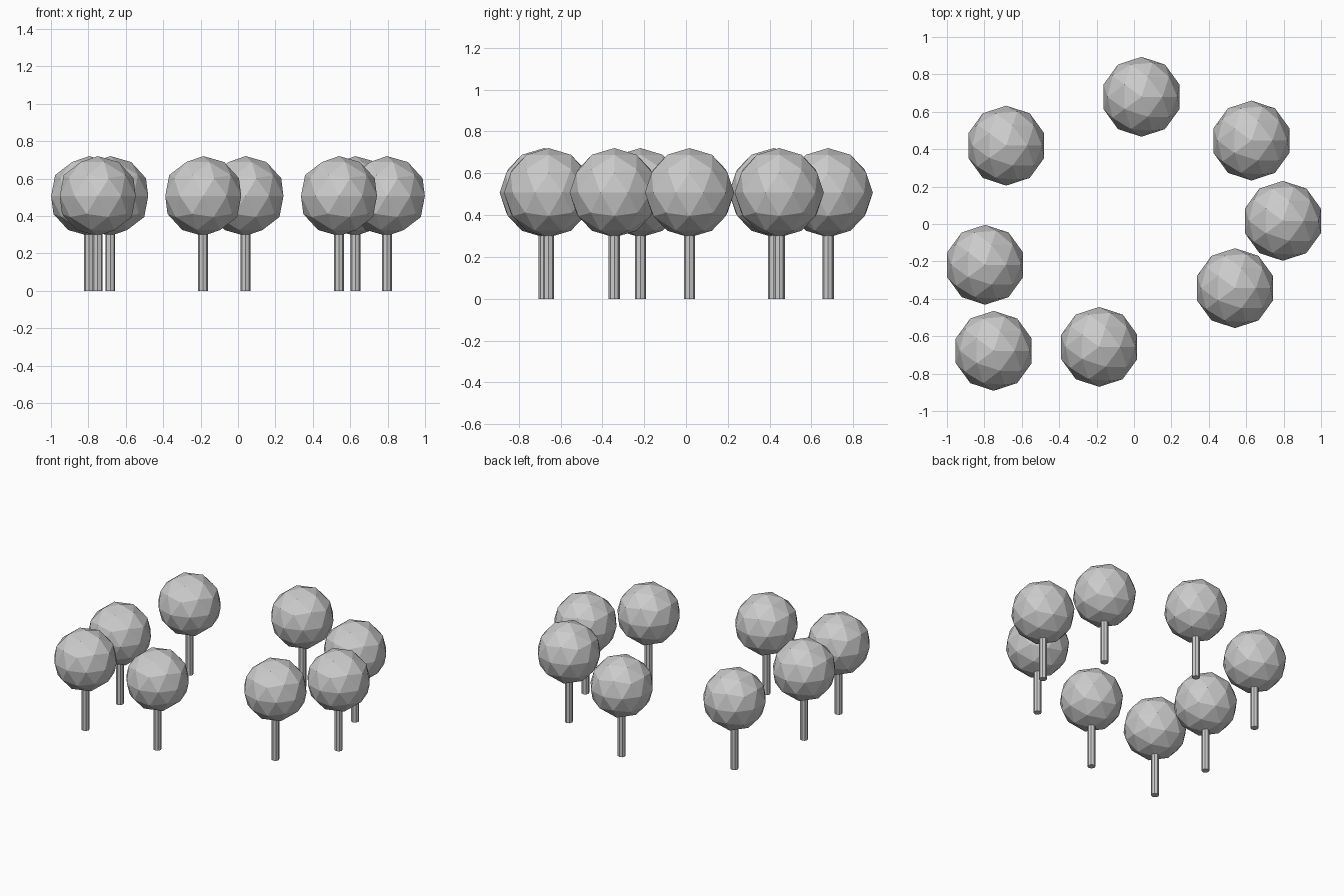
import bpy

if "Cube" in bpy.data.objects:
    bpy.data.objects.remove(bpy.data.objects["Cube"])

# Ground positions of the eight trees
SPOTS = [(0.04, 0.68), (0.628, 0.446), (0.796, 0.017), (0.54, -0.343),
         (-0.683, 0.419), (-0.796, -0.218), (-0.75, -0.678), (-0.186, -0.657)]
CROWN_R, CROWN_Z = 0.2135, 0.507
TRUNK_R, TRUNK_H = 0.0267, 0.32


def tree(index, x, y):
    # Slim straight trunk reaching into the crown
    bpy.ops.mesh.primitive_cylinder_add(vertices=8, radius=TRUNK_R, depth=TRUNK_H,
                                        location=(x, y, TRUNK_H / 2))
    bpy.context.object.name = f"trunk_{index}"
    # Faceted round crown
    bpy.ops.mesh.primitive_ico_sphere_add(subdivisions=2, radius=CROWN_R,
                                          location=(x, y, CROWN_Z))
    bpy.context.object.name = f"crown_{index}"


for i, (x, y) in enumerate(SPOTS, 1):
    tree(i, x, y)
